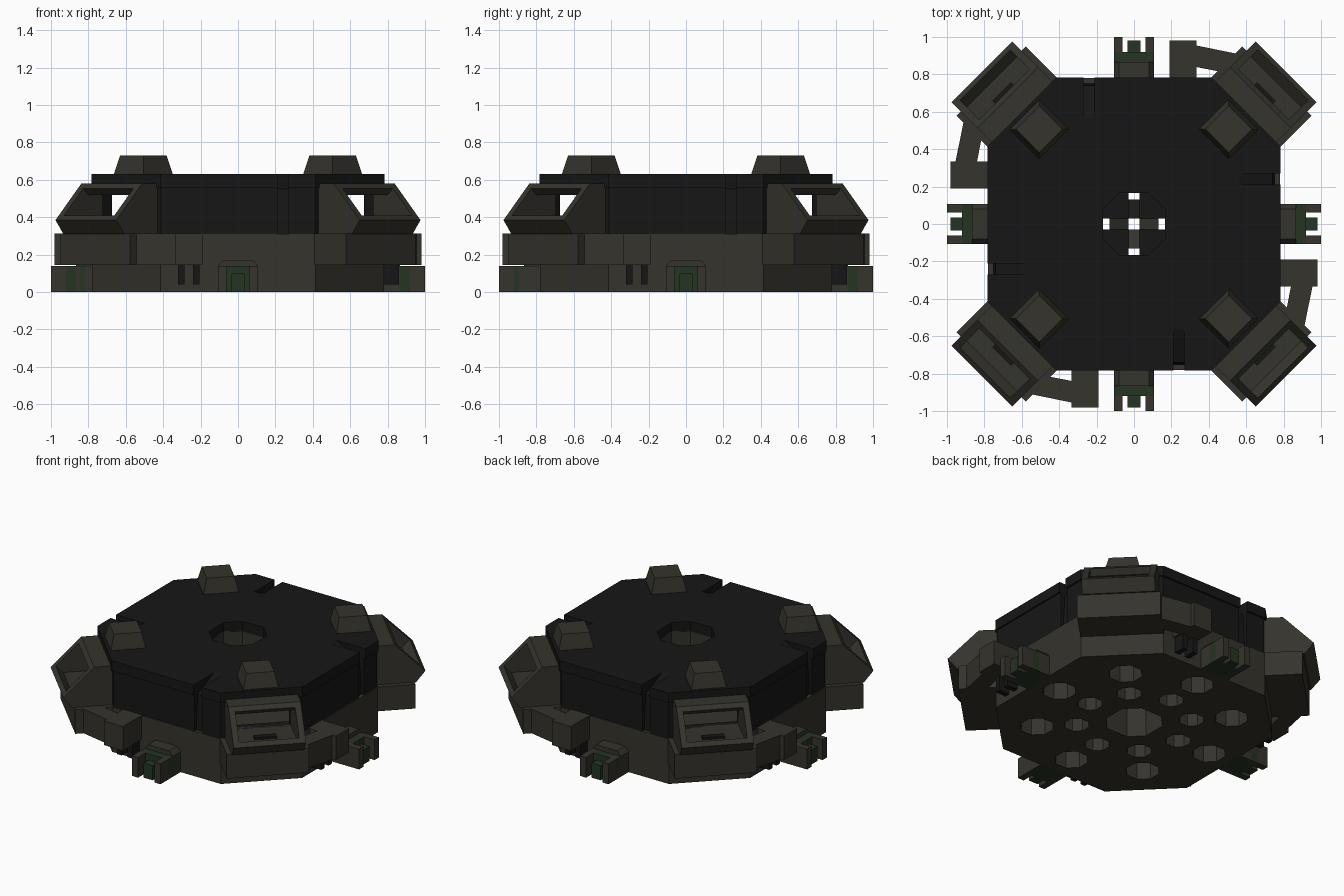
import bpy, bmesh, math
from mathutils import Matrix, Vector

if "Cube" in bpy.data.objects:
    bpy.data.objects.remove(bpy.data.objects["Cube"])


def mat(name, rgb):
    m = bpy.data.materials.new(name)
    m.diffuse_color = (*rgb, 1)
    m.use_nodes = True
    m.node_tree.nodes["Principled BSDF"].inputs["Base Color"].default_value = m.diffuse_color
    return m


BLACK = mat("deck_black", (0.008, 0.008, 0.008))
OLIVE = mat("olive_grey", (0.035, 0.033, 0.025))
GREEN = mat("dark_green", (0.018, 0.035, 0.016))


def add_prism(bm, low, high):
    """Closed solid between two matching loops of points."""
    a = [bm.verts.new(p) for p in low]
    b = [bm.verts.new(p) for p in high]
    bm.faces.new(a[::-1])
    bm.faces.new(b)
    n = len(a)
    for i in range(n):
        bm.faces.new((a[i], a[(i + 1) % n], b[(i + 1) % n], b[i]))


def make(name, solids, m, angle=0.0):
    bm = bmesh.new()
    for low, high in solids:
        add_prism(bm, low, high)
    bmesh.ops.recalc_face_normals(bm, faces=bm.faces[:])
    bm.transform(Matrix.Rotation(angle, 4, 'Z'))
    me = bpy.data.meshes.new(name)
    bm.to_mesh(me)
    bm.free()
    ob = bpy.data.objects.new(name, me)
    bpy.context.collection.objects.link(ob)
    if m:
        me.materials.append(m)
    return ob


def plan(pts, z0, z1):
    return [(x, y, z0) for x, y in pts], [(x, y, z1) for x, y in pts]


def box(x0, x1, y0, y1, z0, z1):
    return plan([(x0, y0), (x1, y0), (x1, y1), (x0, y1)], z0, z1)


def side(pts, x0, x1):
    """Profile in (y, z) drawn out along x."""
    return [(x0, y, z) for y, z in pts], [(x1, y, z) for y, z in pts]


def octagon(r, c, cx=0, cy=0):
    p = [(c, -r), (r, -c), (r, c), (c, r), (-c, r), (-r, c), (-r, -c), (-c, -r)]
    return [(cx + x, cy + y) for x, y in p]


def cut(target, solids_by_angle):
    for solids, ang in solids_by_angle:
        c = make("cutter", solids, None, ang)
        c.hide_render = True
        c.hide_viewport = True
        mod = target.modifiers.new("cut", 'BOOLEAN')
        mod.operation = 'DIFFERENCE'
        mod.solver = 'EXACT'
        mod.object = c


QUARTERS = [-k * math.pi / 2 for k in range(4)]
DIAGS = [a - math.pi / 4 for a in QUARTERS]

# hull: plinth with floor pits, upper walls with a room, roof rim
window = [(0.6, 0.36), (1.075, 0.36), (1.175, 0.46), (1.03, 0.605), (0.945, 0.52), (0.6, 0.52)]
window_cut = [side(window, -0.19, 0.19)]
groove = [side([(-0.9, 0.31), (-0.755, 0.31), (-0.74, 0.55), (-0.56, 0.632),
                (-0.56, 0.7), (-0.9, 0.7)], 0.21, 0.27)]

plinth = make("lower_hull", [plan(octagon(0.78, 0.415), 0, 0.31)], OLIVE)
pits = [plan(octagon(0.165, 0.08), -0.1, 0.5)]
for i in range(8):
    a = i * math.pi / 4
    for r, s in ((0.36, 0.075), (0.61, 0.1)):
        pits.append(plan(octagon(s, s * 0.41, r * math.cos(a), r * math.sin(a)), -0.1, 0.13))
cut(plinth, [(pits, 0)])

walls = make("upper_hull", [plan(octagon(0.772, 0.412), 0.31, 0.58)], BLACK)
cut(walls, [([plan(octagon(0.70, 0.38), 0.2, 0.7)], 0)]
    + [(window_cut, a) for a in DIAGS] + [(groove, a) for a in QUARTERS])

roof = make("roof_deck", [plan(octagon(0.784, 0.415), 0.56, 0.63)], BLACK)
cut(roof, [([plan(octagon(0.165, 0.08), 0.4, 0.8)], 0)] + [(groove, a) for a in QUARTERS])

# central shaft: octagonal tube with baffles leaving a cross-shaped opening
tube = make("central_shaft", [plan(octagon(0.19, 0.09), 0.30, 0.57)], OLIVE)
cut(tube, [([plan(octagon(0.165, 0.08), 0.2, 0.7)], 0)])
for a in QUARTERS:
    make("shaft_corner_plate", [box(0.03, 0.165, 0.03, 0.165, 0.28, 0.31)], BLACK, a)
    make("shaft_baffle", [side([(0.03, 0.33), (0.13, 0.40), (0.13, 0.36), (0.03, 0.29)],
                               -0.03, 0.03)], OLIVE, a)

for a, d in zip(QUARTERS, DIAGS):
    # corner window pod and its lower box
    pod = make("window_pod", [side([(0.80, 0.31), (1.09, 0.31), (1.15, 0.385),
                                    (0.955, 0.58), (0.80, 0.58)], -0.23, 0.23)], OLIVE, d)
    cut(pod, [(window_cut, d)])
    make("pod_console", [box(-0.07, 0.07, 0.96, 1.0, 0.36, 0.375)], BLACK, d)
    make("pod_base", [box(-0.262, 0.262, 0.8, 1.08, 0.145, 0.312)], OLIVE, d)

    # tapered roof block
    lo = [(-0.112, 0.605), (0.112, 0.605), (0.112, 0.827), (-0.112, 0.827)]
    hi = [(-0.088, 0.628), (0.088, 0.628), (0.088, 0.804), (-0.088, 0.804)]
    make("roof_block", [([(x, y, 0.63) for x, y in lo], [(x, y, 0.73) for x, y in hi])], OLIVE, d)

    # side box with slanted arm running to the pod
    make("side_box", [box(0.19, 0.335, 0.77, 0.982, 0.145, 0.312)], OLIVE, a)
    make("slanted_arm", [plan([(0.33, 0.955), (0.33, 0.84), (0.56, 0.795), (0.60, 0.90)],
                              0.145, 0.312)], OLIVE, a)
    make("box_struts", [box(x, x + 0.035, 0.77, 0.86, 0.04, 0.15) for x in (0.205, 0.285)], BLACK, a)

    # docking clamp: chamfered body, two prongs and a green latch
    arch = [(-0.108, 0), (-0.062, 0), (-0.062, 0.12), (-0.045, 0.14), (0.045, 0.14),
            (0.062, 0.12), (0.062, 0), (0.108, 0), (0.108, 0.14), (0.08, 0.172),
            (-0.08, 0.172), (-0.108, 0.14)]
    make("clamp_body", [([(x, 0.77, z) for x, z in arch], [(x, 0.865, z) for x, z in arch])], OLIVE, a)
    make("clamp_collar", [box(-0.108, 0.108, 0.77, 0.92, 0, 0.14)], GREEN, a)
    make("clamp_prongs", [box(s * 0.085 - 0.023, s * 0.085 + 0.023, 0.86, 1.0, 0, 0.14)
                          for s in (-1, 1)], OLIVE, a)
    make("clamp_latch", [box(-0.035, 0.035, 0.9, 0.98, 0, 0.10)], GREEN, a)
